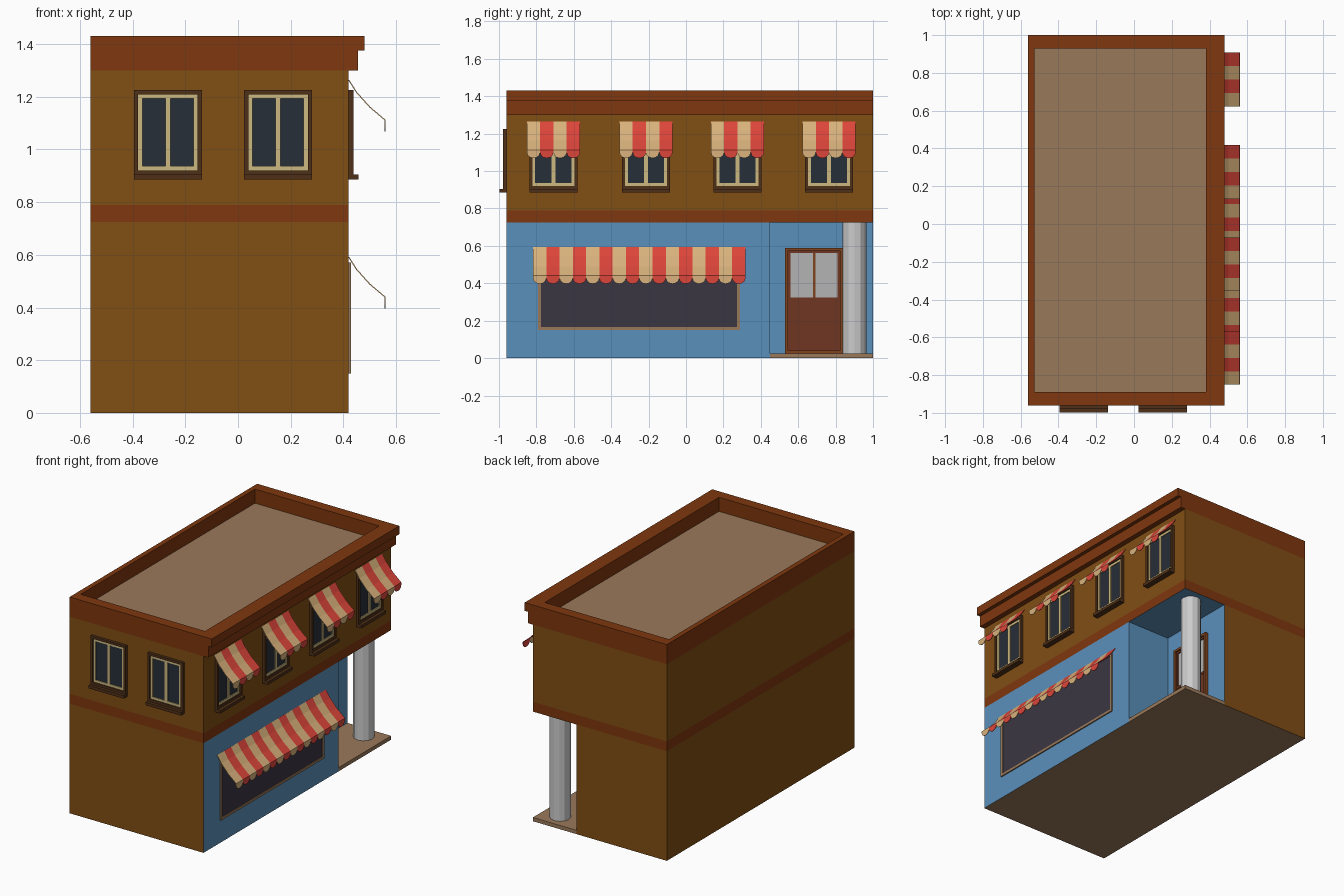
import bpy, bmesh, math

if "Cube" in bpy.data.objects:
    bpy.data.objects.remove(bpy.data.objects["Cube"])

def lin(c):
    return c / 12.92 if c <= 0.04045 else ((c + 0.055) / 1.055) ** 2.4

def mat(name, h):
    m = bpy.data.materials.new(name)
    m.diffuse_color = [lin(int(h[i:i + 2], 16) / 255) for i in (0, 2, 4)] + [1]
    m.use_nodes = True
    m.node_tree.nodes["Principled BSDF"].inputs["Base Color"].default_value = m.diffuse_color
    return m

WALL, BAND, BLUE = mat("ochre", "814e14"), mat("rust", "7e370e"), mat("blue", "5a90bb")
TAN, TRIM, CREAM = mat("tan", "9a795b"), mat("dark_wood", "4f3018"), mat("cream", "cdb980")
GLASS, SHOP = mat("glass", "272e38"), mat("shop_glass", "3b3642")
DOOR, JAMB, PANE = mat("door_wood", "703621"), mat("jamb_wood", "80431e"), mat("pane", "b4b4b4")
SAND, RED = mat("sand", "d9b27c"), mat("red", "dc453a")

def to_object(name, bm, mats, recalc=True):
    bmesh.ops.remove_doubles(bm, verts=bm.verts, dist=1e-5)
    if recalc:
        bmesh.ops.recalc_face_normals(bm, faces=bm.faces)
    me = bpy.data.meshes.new(name)
    bm.to_mesh(me)
    bm.free()
    for m in mats:
        me.materials.append(m)
    ob = bpy.data.objects.new(name, me)
    bpy.context.collection.objects.link(ob)
    return ob

def face(bm, pts, mi=0):
    f = bm.faces.new([bm.verts.new(p) for p in pts])
    f.material_index = mi
    return f

def boxes(name, items, mats):
    """items: (material index, x0, x1, y0, y1, z0, z1)"""
    bm = bmesh.new()
    for mi, x0, x1, y0, y1, z0, z1 in items:
        vs = bmesh.ops.create_cube(bm, size=1)["verts"]
        for v in vs:
            v.co = (x1 if v.co.x > 0 else x0, y1 if v.co.y > 0 else y0, z1 if v.co.z > 0 else z0)
        for f in {f for v in vs for f in v.link_faces}:
            f.material_index = mi
    me_ob = to_object(name, bm, mats) if len(items) == 1 else None
    if me_ob:
        return me_ob
    me = bpy.data.meshes.new(name)
    bm.to_mesh(me)
    bm.free()
    for m in mats:
        me.materials.append(m)
    ob = bpy.data.objects.new(name, me)
    bpy.context.collection.objects.link(ob)
    return ob

def ring(mi, x0, x1, z0, z1, w, d):
    """Rectangular frame standing proud by d towards -y."""
    return [(mi, x0, x0 + w, -d, 0, z0, z1), (mi, x1 - w, x1, -d, 0, z0, z1),
            (mi, x0 + w, x1 - w, -d, 0, z1 - w, z1), (mi, x0 + w, x1 - w, -d, 0, z0, z0 + w)]

X0, X1, Y0, Y1 = -0.56, 0.42, -0.96, 1.0
RX, RY = 0.10, 0.45          # inner corner of the entrance recess
Z1, Z2, Z3, Z4 = 0.725, 0.79, 1.30, 1.43

# Wall shell: L-shaped shop floor, band, upper floor
bm = bmesh.new()
ell = [(X0, Y0), (X1, Y0), (X1, RY), (RX, RY), (RX, Y1), (X0, Y1)]
rect = [(X0, Y0), (X1, Y0), (X1, Y1), (X0, Y1)]

def walls(poly, z0, z1, mis):
    for i, (a, b) in enumerate(zip(poly, poly[1:] + poly[:1])):
        face(bm, [(*a, z0), (*b, z0), (*b, z1), (*a, z1)], mis[i])

walls(ell, 0, Z1, [0, 2, 2, 2, 0, 0])
walls(rect, Z1, Z2, [1] * 4)
walls(rect, Z2, Z3, [0] * 4)
face(bm, [(*p, 0) for p in reversed(ell)], 3)
face(bm, [(RX, RY, Z1), (RX, Y1, Z1), (X1, Y1, Z1), (X1, RY, Z1)], 2)   # recess ceiling
to_object("building_walls", bm, [WALL, BAND, BLUE, TAN], recalc=False)

# Parapet with stepped cornice on the street side, hollowed for the roof
bm = bmesh.new()
prof = [(X0, Z3), (0.455, Z3), (0.455, 1.375), (0.48, 1.375), (0.48, Z4), (X0, Z4)]
f = face(bm, [(x, Y0, z) for x, z in prof])
ext = bmesh.ops.extrude_face_region(bm, geom=[f])["geom"]
bmesh.ops.translate(bm, vec=(0, Y1 - Y0, 0), verts=[v for v in ext if isinstance(v, bmesh.types.BMVert)])
parapet = to_object("parapet_cornice", bm, [BAND])
cutter = boxes("roof_cutter", [(0, -0.527, 0.382, -0.89, 0.93, 1.335, 1.6)], [BAND])
cutter.hide_render = True
cutter.hide_viewport = True
cutter.display_type = 'WIRE'
mod = parapet.modifiers.new("roof_well", 'BOOLEAN')
mod.operation, mod.object, mod.solver = 'DIFFERENCE', cutter, 'EXACT'
bm = bmesh.new()
face(bm, [(-0.527, -0.89, 1.337), (0.382, -0.89, 1.337), (0.382, 0.93, 1.337), (-0.527, 0.93, 1.337)])
to_object("flat_roof", bm, [TAN], recalc=False)

# Entrance slab and column
boxes("entrance_slab", [(0, RX, X1, RY, Y1, 0, 0.025)], [TAN])
bpy.ops.mesh.primitive_cylinder_add(vertices=12, radius=0.064, depth=Z1 - 0.025,
                                    location=(0.29, 0.90, (Z1 + 0.025) / 2))
bpy.context.object.name = "corner_column"

# Upper windows: one mesh, shared by front and side
def place(ob, name, loc, side):
    ob.name = name
    ob.location = loc
    ob.rotation_euler.z = math.pi / 2 if side else 0

W = 0.129
win = ring(0, -W, W, 0.02, 0.34, 0.016, 0.018) + ring(1, -W + 0.016, W - 0.016, 0.036, 0.324, 0.016, 0.010)
win += [(0, -W, W, -0.038, 0, 0, 0.02), (1, -0.01, 0.01, -0.010, 0, 0.052, 0.308),
        (2, -W + 0.03, W - 0.03, -0.004, 0, 0.05, 0.31)]
side_y = [-0.709, -0.214, 0.275, 0.765]
spots = [((-0.266, Y0, 0.885), 0), ((0.152, Y0, 0.885), 0)] + [((X1, y, 0.885), 1) for y in side_y]
first = boxes("window", win, [TRIM, CREAM, GLASS])
for i, (loc, side) in enumerate(spots):
    ob = first
    if i:
        ob = first.copy()
        bpy.context.collection.objects.link(ob)
    place(ob, ("side" if side else "front") + "_window_%d" % i, loc, side)

# Shop window
shop = ring(0, -0.54, 0.54, 0, 0.42, 0.016, 0.008) + [(1, -0.53, 0.53, -0.003, 0, 0.01, 0.41)]
place(boxes("shop", shop, [TAN, SHOP]), "shop_window", (X1, -0.25, 0.15), 1)

# Door with two panes
door = ring(0, -0.155, 0.155, 0, 0.565, 0.016, 0.022)
door += [(1, -0.14, 0.14, -0.008, 0, 0.01, 0.285)] + ring(1, -0.14, 0.14, 0.285, 0.55, 0.014, 0.012)
door += [(0, -0.007, 0.007, -0.012, 0, 0.299, 0.536), (2, -0.13, 0.13, -0.005, 0, 0.29, 0.54)]
place(boxes("door", door, [JAMB, DOOR, PANE]), "entrance_door", (RX, 0.685, 0.025), 1)

# Striped awnings with a scalloped valance
def awning(name, y, z, stripes, w):
    bm = bmesh.new()
    prof = [(0, 0), (0.03, -0.047), (0.08, -0.103), (0.138, -0.152)]
    xe, ze = prof[-1]
    for i in range(stripes):
        a = (i - stripes / 2) * w
        b = a + w
        for (p, q), (r, s) in zip(prof, prof[1:]):
            face(bm, [(p, a, q), (r, a, s), (r, b, s), (p, b, q)], i % 2)
        scallop = [(xe, a + w / 2 - w / 2 * math.cos(t * math.pi / 6),
                    ze - 0.013 - 0.03 * math.sin(t * math.pi / 6)) for t in range(7)]
        face(bm, [(xe, a, ze)] + scallop + [(xe, b, ze)], i % 2)
    ob = to_object(name, bm, [SAND, RED], recalc=False)
    ob.location = (X1, y, z)
    m = ob.modifiers.new("cloth", 'SOLIDIFY')
    m.thickness, m.offset = 0.004, 0

for i, y in enumerate(side_y):
    awning("window_awning_%d" % (i + 1), y, 1.264, 4, 0.071)
awning("shop_awning", -0.25, 0.592, 16, 0.071)
